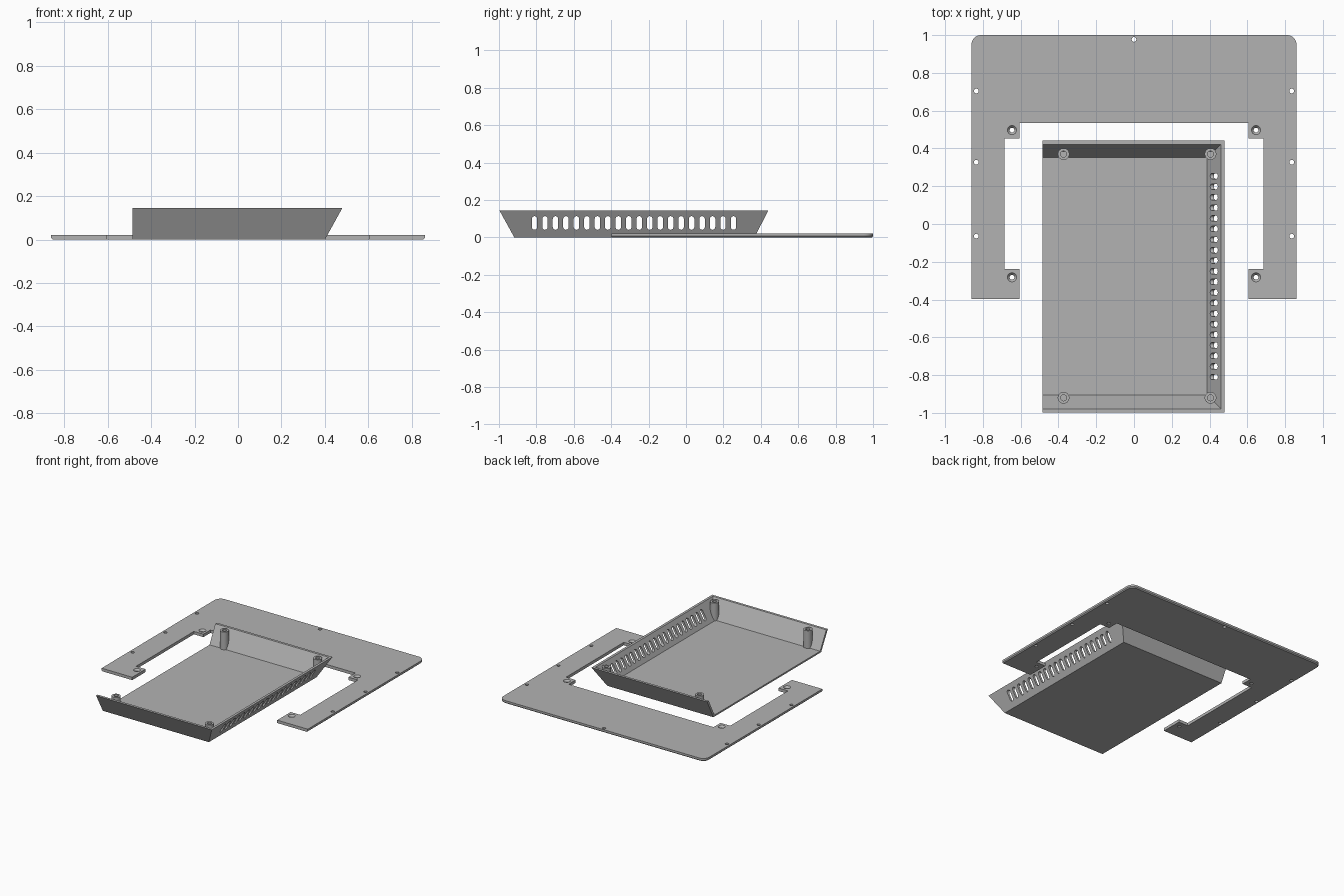
import bpy, bmesh, math
from mathutils import Matrix, Vector

if "Cube" in bpy.data.objects:
    bpy.data.objects.remove(bpy.data.objects["Cube"], do_unlink=True)

GREY = bpy.data.materials.new("plain grey")
GREY.use_nodes = True
GREY.diffuse_color = (0.45, 0.45, 0.45, 1)
GREY.node_tree.nodes["Principled BSDF"].inputs["Base Color"].default_value = (0.45, 0.45, 0.45, 1)

HEIGHT = 0.145
WALL = 0.019
FLOOR = 0.012


def make(name, bm):
    bmesh.ops.recalc_face_normals(bm, faces=bm.faces)
    mesh = bpy.data.meshes.new(name)
    bm.to_mesh(mesh)
    bm.free()
    mesh.materials.append(GREY)
    obj = bpy.data.objects.new(name, mesh)
    bpy.context.collection.objects.link(obj)
    return obj


def boolean(obj, cutter, operation="DIFFERENCE"):
    """Apply a boolean and discard the cutter."""
    mod = obj.modifiers.new("cut", "BOOLEAN")
    mod.operation, mod.object, mod.solver = operation, cutter, "EXACT"
    graph = bpy.context.evaluated_depsgraph_get()
    mesh = bpy.data.meshes.new_from_object(obj.evaluated_get(graph))
    obj.modifiers.clear()
    obj.data = mesh
    bpy.data.objects.remove(cutter, do_unlink=True)


def smooth(obj):
    bpy.ops.object.select_all(action="DESELECT")
    obj.select_set(True)
    bpy.context.view_layer.objects.active = obj
    bpy.ops.object.shade_smooth_by_angle(angle=math.radians(30))


def prism(bm, points, direction):
    """Extrude a closed outline along a direction."""
    face = bm.faces.new([bm.verts.new(p) for p in points])
    new = bmesh.ops.extrude_face_region(bm, geom=[face])["geom"]
    bmesh.ops.translate(bm, vec=Vector(direction),
                        verts=[v for v in new if isinstance(v, bmesh.types.BMVert)])


def cone(bm, x, y, z0, z1, r0, r1, sides=32):
    bmesh.ops.create_cone(bm, cap_ends=True, segments=sides, radius1=r0, radius2=r1,
                          depth=z1 - z0, matrix=Matrix.Translation((x, y, (z0 + z1) / 2)))


def hull(name, inset, z0, z1, x_end):
    """Tray volume with three sloping sides and one upright end."""
    bm = bmesh.new()
    rings = []
    for z in (z0, z1):
        t = z / HEIGHT
        right = 0.40 + 0.08 * t - inset
        back = 0.366 + 0.075 * t - inset
        front = -0.918 - 0.08 * t + inset
        rings.append([bm.verts.new(p) for p in ((x_end, front, z), (right, front, z),
                                                (right, back, z), (x_end, back, z))])
    low, high = rings
    bm.faces.new(low)
    bm.faces.new(high)
    for i in range(4):
        j = (i + 1) % 4
        bm.faces.new((low[i], low[j], high[j], high[i]))
    return make(name, bm)


# Tray open at the top and on one side
tray = hull("tray", 0, 0, HEIGHT, -0.485)
boolean(tray, hull("hollow", WALL, FLOOR, 0.2, -0.7))

# Row of upright rounded vents through the sloping side
bm = bmesh.new()
radius, half = 0.0145, 0.022
for i in range(20):
    y = -0.81 + i * 0.056
    outline = []
    for k in range(18):
        a = math.pi * (k if k < 9 else k - 1) / 8
        z = 0.077 + (half if k < 9 else -half)
        outline.append((0.3, y + radius * math.cos(a), z + radius * math.sin(a)))
    prism(bm, outline, (0.3, 0, 0))
boolean(tray, make("vent_cutter", bm))
smooth(tray)

# Corner screw posts, trimmed by the sloping walls
for x, side in ((-0.373, "right"), (0.405, "left")):
    for y, end in ((-0.92, "front"), (0.37, "back")):
        bm = bmesh.new()
        cone(bm, x, y, 0.004, HEIGHT, 0.031, 0.031)
        post = make(f"{end}_{side}_post", bm)
        boolean(post, hull("trim", 0.008, -0.02, 0.2, -0.7), "INTERSECT")
        bm = bmesh.new()
        cone(bm, x, y, 0.07, 0.2, 0.016, 0.016)
        boolean(post, make("bore", bm))
        smooth(post)

# Flat U-shaped mounting plate with rounded back corners
THICK = 0.022
arc = [(0.81 + 0.05 * math.cos(a), 0.95 + 0.05 * math.sin(a))
       for a in (math.pi / 2 * k / 8 for k in range(9))]
half_outline = [(0.605, 0.535), (0.605, 0.452), (0.685, 0.452), (0.685, -0.237),
                (0.605, -0.237), (0.605, -0.397), (0.86, -0.397)] + arc
outline = half_outline + [(-x, y) for x, y in reversed(half_outline)]
bm = bmesh.new()
prism(bm, [(x, y, 0) for x, y in outline], (0, 0, THICK))
outer = []
for e in bm.edges:
    mid = (e.verts[0].co + e.verts[1].co) / 2
    if mid.z < 0.001 and (abs(mid.x) > 0.859 or mid.y > 0.9):
        outer.append(e)
bmesh.ops.bevel(bm, geom=outer, offset=0.007, segments=1, affect="EDGES")
plate = make("mounting_plate", bm)

# Plain screw holes round the rim and countersunk holes in the tabs
rim = [(s * 0.835, y) for s in (-1, 1) for y in (0.704, 0.327, -0.064)] + [(0, 0.977)]
tabs = [(s * 0.646, y) for s in (-1, 1) for y in (0.497, -0.282)]
bm = bmesh.new()
for x, y in rim + tabs:
    cone(bm, x, y, -0.05, 0.07, 0.0125, 0.0125, 24)
boolean(plate, make("hole_cutter", bm))
bm = bmesh.new()
for x, y in tabs:
    cone(bm, x, y, 0.008, 0.024, 0.0125, 0.026, 24)
boolean(plate, make("countersink_cutter", bm))
smooth(plate)
